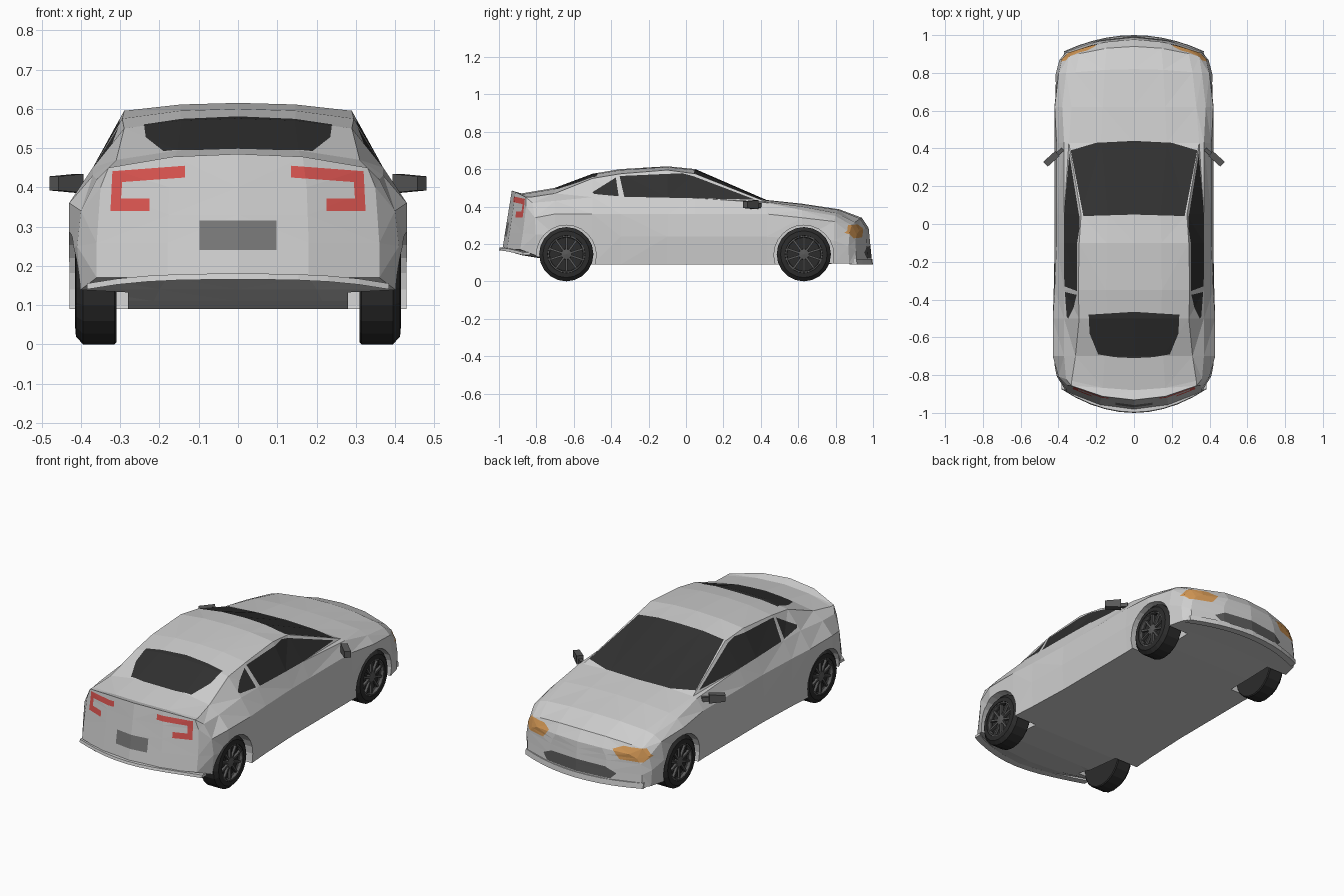
import bpy, bmesh, math
from mathutils import Vector, Matrix

if "Cube" in bpy.data.objects:
    bpy.data.objects.remove(bpy.data.objects["Cube"])


def material(name, rgb):
    mat = bpy.data.materials.new(name)
    mat.use_nodes = True
    mat.diffuse_color = (*rgb, 1)
    mat.node_tree.nodes["Principled BSDF"].inputs["Base Color"].default_value = (*rgb, 1)
    return mat


PAINT = material("silver paint", (0.62, 0.62, 0.62))
GLASS = material("dark glass", (0.03, 0.03, 0.03))
RED = material("red lamp", (0.7, 0.09, 0.08))
AMBER = material("amber lamp", (0.65, 0.31, 0.09))
GREY = material("mid grey", (0.19, 0.19, 0.19))
TRIM = material("dark grey trim", (0.1, 0.1, 0.1))
RUBBER = material("black rubber", (0.025, 0.025, 0.025))
BODY_SLOTS = [PAINT, GLASS, RED, AMBER, GREY, TRIM]


def make_object(name, bm, mats):
    bmesh.ops.recalc_face_normals(bm, faces=bm.faces)
    mesh = bpy.data.meshes.new(name)
    bm.to_mesh(mesh)
    bm.free()
    for m in mats:
        mesh.materials.append(m)
    obj = bpy.data.objects.new(name, mesh)
    bpy.context.collection.objects.link(obj)
    return obj


def bowed(x, y, z, bow, lean):
    """Sweep a point of a bumper towards the car's middle as it nears the corner."""
    inward = -1 if y > 0 else 1
    return (x, y + inward * (bow * (x / 0.42) ** 2 + lean * (z - 0.15)), z)


# Body stations, in hundredths: y, bow, lean, floor z, floor w, middle w,
# shoulder w and z, belt w and z, roof edge w and z, centre top z
STATIONS = [
    (-98.5, 13, 16, 17, 36, 36, 35.5, 33, 35, 40, 33, 45, 48.5),
    (-88, 8, 0, 14, 40, 41, 40, 34, 36, 42, 33, 45, 47),
    (-70, 0, 0, 11, 43, 43, 43, 36, 37, 43, 31, 47, 50),
    (-50, 0, 0, 9, 43, 43, 43, 36, 37, 45, 29, 55, 57.5),
    (-35, 0, 0, 9, 42, 42.5, 42, 36, 37, 45, 29.5, 57.5, 60),
    (-10, 0, 0, 9, 41, 42, 41, 36, 37, 45, 29, 59.5, 61.5),
    (5, 0, 0, 9, 41, 42, 41, 36, 37, 44.5, 28, 57.5, 60),
    (43, 0, 0, 9, 41, 42, 41, 36, 37, 42, 34.5, 42.5, 43.5),
    (62, 0, 0, 9, 42, 42.5, 42, 34, 38, 38, 33, 40, 41.5),
]
NOSE = [
    (82, 3, 0, 9.5, 41, 41.5, 40, 32, 36, 35, 31, 36.5, 38.5),
    (94, 8, 0, 9.5, 39, 39.5, 38, 26, 34.5, 30, 29, 31.5, 34),
    (99, 11, 10, 9.5, 36, 36, 35, 22, 33, 25, 29, 27, 28.5),
]


def paint(bm, slot, axis, sign, poly, limit=0.1):
    """Cut a convex outline into the panels facing one way and colour its inside."""
    a, b = [i for i in range(3) if i != axis]
    mid = [sum(p[k] for p in poly) / len(poly) for k in (0, 1)]
    lo = [min(p[k] for p in poly) for k in (0, 1)]
    hi = [max(p[k] for p in poly) for k in (0, 1)]
    edges = []
    for p, q in zip(poly, poly[1:] + poly[:1]):
        n = (p[1] - q[1], q[0] - p[0])
        side = n[0] * (mid[0] - p[0]) + n[1] * (mid[1] - p[1])
        edges.append((p, n, 1 if side > 0 else -1))

    def touched():
        bm.normal_update()
        out = []
        for f in bm.faces:
            if f.normal[axis] * sign < limit or f.calc_center_median()[axis] * sign < -0.1:
                continue
            if all(min(v.co[c] for v in f.verts) < hi[k] and max(v.co[c] for v in f.verts) > lo[k]
                   for k, c in enumerate((a, b))):
                out.append(f)
        return out

    for p, n, _ in edges:
        faces = touched()
        co, no = Vector(), Vector()
        co[a], co[b], no[a], no[b] = *p, *n
        geom = set(faces) | {e for f in faces for e in f.edges} | {v for f in faces for v in f.verts}
        bmesh.ops.bisect_plane(bm, geom=list(geom), dist=1e-5, plane_co=co, plane_no=no.normalized())
    for f in touched():
        c = f.calc_center_median()
        if all(s * (n[0] * (c[a] - p[0]) + n[1] * (c[b] - p[1])) > 0 for p, n, s in edges):
            f.material_index = slot


# Body: loft the right-hand half, close both ends with a curved grid
bm = bmesh.new()
rings = []
for row in STATIONS + NOSE:
    y, bow, lean, zb, wb, wm, ws, zs, wt, zt, wr, zr, zc = [v / 100 for v in row]
    lean *= 1 if y < 0 or lean else 0
    section = [(0, zb), (wb / 2, zb), (wb, zb), (wm, zb + (zs - zb) * 0.55), (ws, zs), (wt, zt),
               (wr, zr), (wr / 2, zr + (zc - zr) * 0.8), (0, zc)]
    rings.append(([bm.verts.new(bowed(x, y, z, bow, lean)) for x, z in section], section, (y, bow, lean)))
for (r, _, _), (s, _, _) in zip(rings, rings[1:]):
    for j in range(8):
        bm.faces.new((r[j], s[j], s[j + 1], r[j + 1]))
for ring, section, (y, bow, lean) in (rings[0], rings[-1]):
    rows = [ring[0:3]]
    for k in (3, 4, 5):
        w, z = section[k]
        rows.append([bm.verts.new(bowed(w * f, y, z, bow, lean)) for f in (0, 0.5)] + [ring[k]])
    rows.append([ring[8], ring[7], ring[6]])
    for lower, upper in zip(rows, rows[1:]):
        for c in (0, 1):
            bm.faces.new((lower[c], lower[c + 1], upper[c + 1], upper[c]))
bmesh.ops.recalc_face_normals(bm, faces=bm.faces)
bmesh.ops.triangulate(bm, faces=bm.faces)

# Windscreen, rear window, side windows
paint(bm, 1, 2, 1, [(0, 0.05), (0.268, 0.042), (0.335, 0.39), (0.2, 0.43), (0, 0.44)])
paint(bm, 1, 2, 1, [(0, -0.465), (0.24, -0.48), (0.235, -0.58), (0.19, -0.69), (0.1, -0.705), (0, -0.71)])
paint(bm, 1, 0, 1, [(-0.33, 0.452), (0.37, 0.437), (0.04, 0.562), (-0.02, 0.578), (-0.355, 0.563)], 0.4)
paint(bm, 1, 0, 1, [(-0.375, 0.555), (-0.5, 0.477), (-0.49, 0.467), (-0.36, 0.455)], 0.4)
# Tail lamps and number plate
paint(bm, 2, 1, -1, [(0.135, 0.425), (0.135, 0.455), (0.32, 0.441), (0.315, 0.412)], 0.4)
paint(bm, 2, 1, -1, [(0.3, 0.34), (0.295, 0.416), (0.32, 0.441), (0.325, 0.34)], 0.4)
paint(bm, 2, 1, -1, [(0.225, 0.34), (0.225, 0.372), (0.3, 0.372), (0.3, 0.34)], 0.4)
paint(bm, 4, 1, -1, [(0, 0.24), (0, 0.315), (0.098, 0.315), (0.098, 0.24)], 0.4)
# Headlamps and air intake
paint(bm, 3, 1, 1, [(0.2, 0.285), (0.25, 0.305), (0.36, 0.3), (0.39, 0.26), (0.36, 0.23), (0.24, 0.235)], 0.15)
paint(bm, 5, 1, 1, [(0, 0.125), (0, 0.19), (0.17, 0.185), (0.23, 0.155), (0.2, 0.125)], 0.4)
body = make_object("body", bm, BODY_SLOTS)
bpy.context.view_layer.objects.active = body
mirror = body.modifiers.new("Mirror", 'MIRROR')
bpy.ops.object.modifier_apply(modifier=mirror.name)

WHEELS = [(side, y) for side in (1, -1) for y in (-0.64, 0.63)]

# Wheel arches cut out of the body
for side, y in WHEELS:
    bm = bmesh.new()
    bmesh.ops.create_cone(bm, cap_ends=True, segments=24, radius1=0.16, radius2=0.16, depth=0.3,
                          matrix=Matrix.Translation((side * 0.43, y, 0.14)) @ Matrix.Rotation(math.pi / 2, 4, 'Y'))
    cutter = make_object("arch_cutter", bm, [PAINT])
    cutter.hide_render = True
    cut = body.modifiers.new("Arch", 'BOOLEAN')
    cut.operation, cut.object, cut.solver = 'DIFFERENCE', cutter, 'EXACT'
    bpy.ops.object.modifier_apply(modifier=cut.name)
    bpy.data.objects.remove(cutter)


def lathe(bm, profile, slot, steps=20):
    """Turn (x, radius) points about the x axis."""
    old = set(bm.faces)
    verts = [bm.verts.new((x, 0, r)) for x, r in profile]
    edges = [bm.edges.new(pair) for pair in zip(verts, verts[1:])]
    bmesh.ops.spin(bm, geom=verts + edges, axis=(1, 0, 0), cent=(0, 0, 0), steps=steps, angle=math.tau)
    for f in set(bm.faces) - old:
        f.material_index = slot
    bmesh.ops.remove_doubles(bm, verts=bm.verts, dist=1e-5)


# Wheels: tyre, dished rim, hub and spokes
for side, y in WHEELS:
    bm = bmesh.new()
    lathe(bm, [(0.31, 0), (0.31, 0.14), (0.315, 0.145), (0.395, 0.145), (0.413, 0.125), (0.415, 0.1),
               (0.4, 0.095), (0.385, 0.09), (0.385, 0)], 0)
    lathe(bm, [(0.388, 0.03), (0.404, 0.028), (0.408, 0)], 1, 10)
    lathe(bm, [(0.398, 0.09), (0.412, 0.092), (0.412, 0.1)], 1)
    for k in range(10):
        old = set(bm.faces)
        bmesh.ops.create_cube(bm, size=1, matrix=Matrix.Rotation(k * math.tau / 10, 4, 'X')
                              @ Matrix.Translation((0.397, 0, 0.058)) @ Matrix.Diagonal((0.014, 0.011, 0.075, 1)))
        for f in set(bm.faces) - old:
            f.material_index = 1
    bmesh.ops.recalc_face_normals(bm, faces=bm.faces)
    bmesh.ops.transform(bm, matrix=Matrix.Translation((0, y, 0.145)) @ Matrix.Diagonal((side, 1, 1, 1)),
                        verts=bm.verts)
    make_object(("front" if y > 0 else "rear") + ("_left" if side > 0 else "_right") + "_wheel", bm, [RUBBER, TRIM])

# Door mirrors: swept tapered housing on a short stalk
for side in (1, -1):
    bm = bmesh.new()
    for centre, size in (((0.437, 0.345, 0.41), (0.085, 0.035, 0.048)), ((0.395, 0.38, 0.405), (0.05, 0.02, 0.025))):
        made = bmesh.ops.create_cube(bm, size=1, matrix=Matrix.Translation(centre)
                                     @ Matrix.Rotation(math.radians(-42), 4, 'Z') @ Matrix.Diagonal((*size, 1)))
        outer = [v for v in made["verts"] if v.co.x > centre[0]]
        bmesh.ops.scale(bm, verts=outer, vec=(1, 1, 0.75), space=Matrix.Translation(-Vector(centre)))
    bmesh.ops.scale(bm, verts=bm.verts, vec=(side, 1, 1))
    make_object("left_mirror" if side > 0 else "right_mirror", bm, [TRIM])


def bumper_lip(name, y, half, bow, z_mid, z_end, height, depth):
    """Curved strip that stands a little proud of a bumper's lower edge."""
    bm = bmesh.new()
    inward = -1 if y > 0 else 1
    loops = []
    for k in range(-5, 6):
        x = half * k / 5
        z = z_mid + (z_end - z_mid) * abs(k / 5) ** 3
        loops.append([bm.verts.new(bowed(x, y + inward * d, z + h, bow, 0))
                      for d, h in ((0, 0), (0.004, height), (depth, height), (depth, 0))])
    for r, s in zip(loops, loops[1:]):
        for j in range(4):
            bm.faces.new((r[j], s[j], s[j - 3], r[j - 3]))
    bm.faces.new(loops[0])
    bm.faces.new(loops[-1])
    return make_object(name, bm, [PAINT])


bumper_lip("rear_bumper_lip", -1, 0.385, 0.15, 0.165, 0.14, 0.015, 0.04)
bumper_lip("front_bumper_lip", 1, 0.37, 0.11, 0.09, 0.09, 0.03, 0.04)
